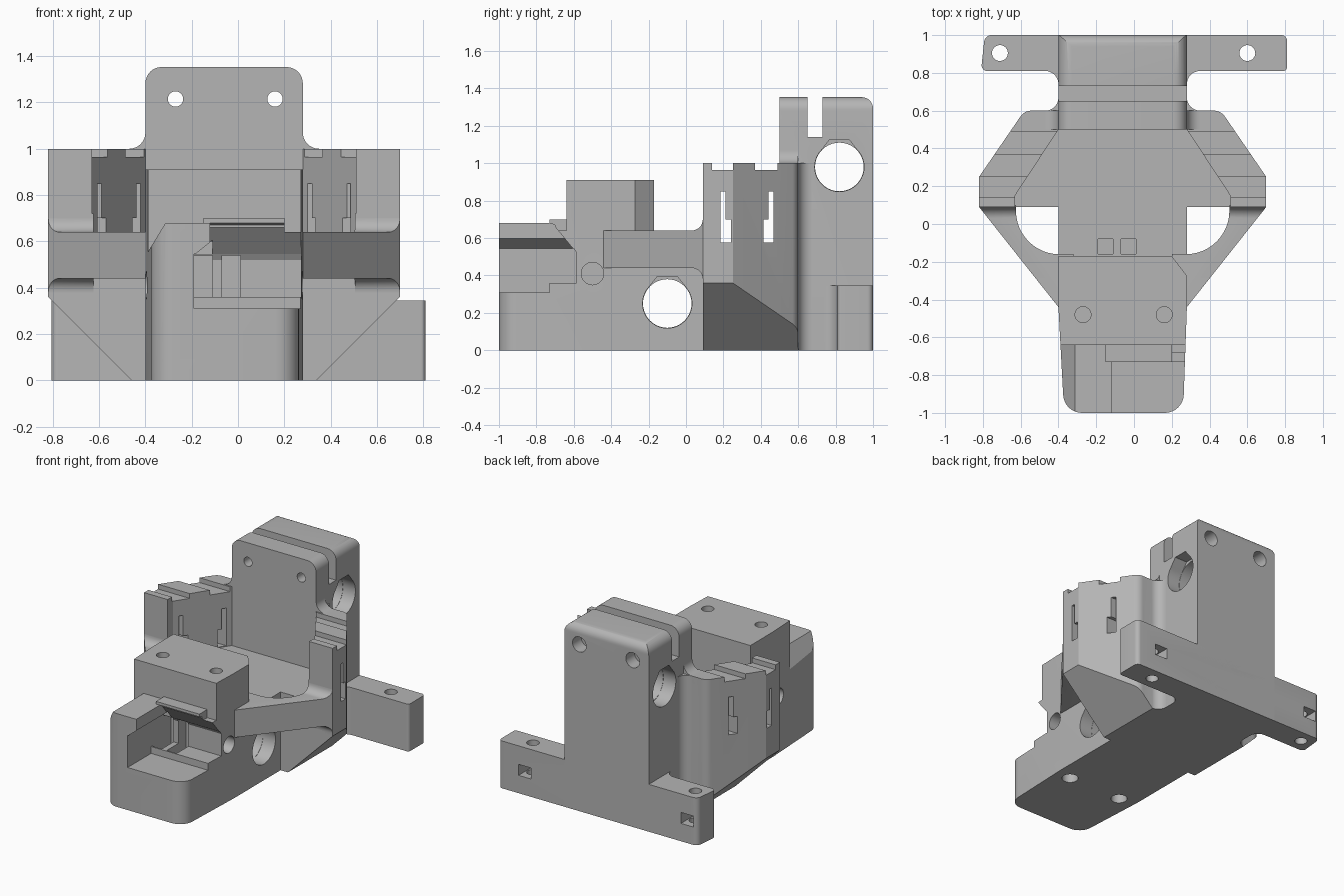
import bpy, bmesh, math
from mathutils import Matrix, Vector

old = bpy.data.objects.get("Cube")
if old:
    bpy.data.objects.remove(old)

grey = bpy.data.materials.new("plain_grey")
grey.use_nodes = True
grey.diffuse_color = (0.46, 0.46, 0.46, 1)
grey.node_tree.nodes["Principled BSDF"].inputs["Base Color"].default_value = grey.diffuse_color

MID = -0.06            # symmetry plane of the carriage
L, R = -0.4, 0.28      # side walls of the core


def rounded(points, steps=8):
    """Outline whose corners (u, v, radius) are replaced by arcs."""
    out = []
    for i, p in enumerate(points):
        c = Vector(p[:2])
        if len(p) < 3:
            out.append(c)
            continue
        a = (Vector(points[i - 1][:2]) - c).normalized()
        b = (Vector(points[(i + 1) % len(points)][:2]) - c).normalized()
        half = a.angle(b) / 2
        centre = c + (a + b).normalized() * p[2] / math.sin(half)
        va = c + a * p[2] / math.tan(half) - centre
        vb = c + b * p[2] / math.tan(half) - centre
        sweep = va.angle_signed(vb)
        for k in range(steps + 1):
            out.append(centre + Matrix.Rotation(-sweep * k / steps, 2) @ va)
    return out


def prism(name, points, axis, lo, hi):
    """Extrude an outline along x (y,z), y (x,z) or z (x,y)."""
    place = {"x": lambda u, v, w: (w, u, v),
             "y": lambda u, v, w: (u, w, v),
             "z": lambda u, v, w: (u, v, w)}[axis]
    bm = bmesh.new()
    pts = rounded(points)
    rings = [[bm.verts.new(place(p[0], p[1], w)) for p in pts] for w in (lo, hi)]
    bm.faces.new(rings[0])
    bm.faces.new(rings[1])
    for i in range(len(pts)):
        j = (i + 1) % len(pts)
        bm.faces.new((rings[0][i], rings[0][j], rings[1][j], rings[1][i]))
    bmesh.ops.recalc_face_normals(bm, faces=bm.faces)
    mesh = bpy.data.meshes.new(name)
    bm.to_mesh(mesh)
    bm.free()
    mesh.materials.append(grey)
    obj = bpy.data.objects.new(name, mesh)
    bpy.context.collection.objects.link(obj)
    return obj


def box(name, x0, x1, y0, y1, z0, z1):
    return prism(name, [(x0, y0), (x1, y0), (x1, y1), (x0, y1)], "z", z0, z1)


def rod(axis, u, v, r, lo, hi, n=40):
    ring = [(u + r * math.cos(math.tau * k / n), v + r * math.sin(math.tau * k / n)) for k in range(n)]
    return prism("hole_cutter", ring, axis, lo, hi)


def teardrop(u, v, r, lo, hi):
    """Bore with a clipped peak so it needs no support."""
    arc = [math.radians(135 + 270 * k / 30) for k in range(31)]
    pts = [(u + r * math.cos(a), v + r * math.sin(a)) for a in arc]
    return prism("bore_cutter", pts + [(u + r * 0.4, v + r * 1.1), (u - r * 0.4, v + r * 1.1)], "x", lo, hi)


def cut(obj, cutters, op="DIFFERENCE"):
    for c in cutters:
        c.hide_render = True
        mod = obj.modifiers.new("cut", "BOOLEAN")
        mod.operation, mod.object, mod.solver = op, c, "EXACT"
        bpy.context.view_layer.update()
        done = obj.evaluated_get(bpy.context.evaluated_depsgraph_get())
        mesh = bpy.data.meshes.new_from_object(done)
        obj.modifiers.clear()
        obj.data = mesh
        bpy.data.objects.remove(c)


def mirror(obj, name):
    mesh = obj.data.copy()
    mesh.transform(Matrix.Translation((2 * MID, 0, 0)) @ Matrix.Scale(-1, 4, (1, 0, 0)))
    mesh.flip_normals()
    twin = bpy.data.objects.new(name, mesh)
    bpy.context.collection.objects.link(twin)


# Core with motor block, open nose pocket and floor
core = prism("core_body", [(L, -0.44), (-0.37, -1, 0.1), (0.26, -1, 0.1), (R, -0.44), (R, 0.55), (L, 0.55)], "z", 0, 0.91)
pocket = [(-1.1, 0.31), (-0.73, 0.31), (-0.73, 0.36), (-0.585, 0.36), (-0.585, 0.52)]
cuts = [
    box("nose_top", -1, 1, -1.1, -0.64, 0.68, 1.2),
    prism("floor", [(-1, -0.17), (0.2, -0.17), (0.3, -0.3), (1, -0.3), (1, 0.7), (-1, 0.7)], "z", 0.57, 1.2),
    prism("low_pocket", pocket + [(-0.6, 0.545), (-1.1, 0.545)], "x", -0.19, 0.5),
    prism("high_pocket", pocket + [(-0.7, 0.66), (-0.7, 0.8), (-1.1, 0.8)], "x", -0.12, 0.5),
    prism("pocket_slope", [(-0.19, 0.54), (-0.11, 0.54), (-0.11, 0.605)], "y", -1.1, -0.6),
    prism("nose_chamfer", [(-0.31, 0.685), (-0.41, 0.52), (-0.5, 0.52), (-0.5, 0.685)], "y", -1.1, -0.64),
    box("lip_corner", 0.2, 0.5, -1, -0.64, 0.64, 0.7),
    rod("x", -0.1, 0.25, 0.13, -1, 1),
    teardrop(-0.1, 0.25, 0.132, R - 0.1, 1),
    teardrop(-0.1, 0.25, 0.132, -1, L + 0.1),
    rod("x", -0.5, 0.41, 0.06, R - 0.16, 1),
    rod("x", -0.5, 0.41, 0.06, -1, L + 0.16),
]
for x in (-0.27, 0.16):
    cuts += [rod("z", x, -0.48, 0.042, 0.72, 1.2), rod("z", x, -0.48, 0.055, -0.1, 0.25)]
for x in (-0.19, -0.07):       # strap channels
    cuts += [box("strap_front", x, x + 0.08, -0.72, -0.5, 0.29, 0.54),
             box("strap_back", x, x + 0.08, -0.16, -0.08, 0.42, 0.7)]
cut(core, cuts)
prism("pocket_lip", [(-0.73, 0.68), (-0.73, 0.7), (-0.63, 0.7), (-0.63, 0.6), (-0.7, 0.67)], "x", -0.15, 0.2)

# Rear clamp tower
tower = prism("rear_tower", [(L, 0), (R, 0), (R, 1.353, 0.07), (L, 1.353, 0.07)], "y", 0.5, 1)
cut(tower, [prism("rear_rounding", [(0.4, -0.1), (1, -0.1), (1, 1.353, 0.06), (0.4, 1.353)], "x", -1, 1)], "INTERSECT")
cuts = [box("clamp_slot", -1, 1, 0.65, 0.73, 1.14, 1.5),
        rod("x", 0.82, 0.98, 0.13, -1, 1),
        teardrop(0.82, 0.98, 0.132, R - 0.1, 1),
        teardrop(0.82, 0.98, 0.132, -1, L + 0.1)]
for x in (-0.27, 0.16):
    cuts += [rod("y", x, 1.215, 0.033, 0.3, 1.2), rod("y", x, 1.215, 0.055, 0.9, 1.2)]
cut(tower, cuts)

# Mounting feet with nut traps
feet = prism("mounting_feet", [(-0.81, 0.81, 0.03), (-0.79, 1, 0.04), (0.81, 1, 0.03), (0.81, 0.81, 0.02),
                               (R, 0.81, 0.07), (R, 0.6), (L, 0.6), (L, 0.81, 0.07)], "z", 0, 0.345)
cuts = []
for x in (-0.71, 0.6):
    cuts += [rod("z", x, 0.905, 0.042, -0.1, 0.5),
             box("nut_trap", x - 0.05, x + 0.05, 0.85, 1.1, 0.13, 0.21)]
cut(feet, cuts)

# Angled wings around the open bay
wing = prism("left_wing", [(0.2, 0.09), (0.2, 0.68), (R, 0.68), (R, 0.6, 0.07), (0.46, 0.6, 0.07),
                           (0.7, 0.25), (0.7, 0.09)], "z", 0, 1.0)
cuts = [
    prism("bay", [(0, 0), (0, 0.5), (R, 0.5), (0.51, 0.15), (0.51, 0)], "z", 0.57, 1.2),
    prism("under_slope", [(0.32, -0.02), (0.8, 0.46), (0.8, -0.02)], "y", -0.5, 0.8),
    box("top_notch", 0, 1, 0.14, 0.25, 0.965, 1.2),
    box("top_notch", 0, 1, 0.37, 0.49, 0.965, 1.2),
]
for thin, wide in (((0.185, 0.21), (0.185, 0.24)), ((0.44, 0.468), (0.415, 0.468))):
    cuts += [box("slit", 0, 1, *thin, 0.575, 0.85), box("slit_foot", 0, 1, *wide, 0.575, 0.62),
             box("slit_side", 0, 1, *wide, 0.6, 0.7)]
cut(wing, cuts)
mirror(wing, "right_wing")

# Fillets where the wings meet the tower
gusset = prism("left_gusset", [(0.2, 0.95), (0.2, 1.08), (R, 1.08), (R, 1.0, 0.07), (0.37, 1.0), (0.37, 0.95)], "y", 0.5, 0.6)
mirror(gusset, "right_gusset")

# Diagonal struts, curved inside and flared into the wings
cx, cy, rad = 0.275, 0.07, 0.23
arc = [(cx + rad * math.sin(t * math.pi / 24), cy - rad * math.cos(t * math.pi / 24)) for t in range(13)]
strut = prism("left_strut", [(0.2, -0.16)] + arc + [(cx + rad, 0.1), (0.7, 0.1), (0.7, 0.09), (R, -0.44), (0.2, -0.44)], "z", 0.36, 0.72)
cut(strut, [prism("flare_top", [(-1, 0.64), (0.09, 0.64, 0.06), (0.09, 1), (-1, 1)], "x", -1, 1),
            prism("flare_base", [(-1, 0), (0.09, 0), (0.09, 0.44, 0.06), (-1, 0.44)], "x", -1, 1)])
mirror(strut, "right_strut")

# Smooth the arcs and keep the edges crisp
bpy.ops.object.select_all(action="DESELECT")
for obj in bpy.context.collection.objects:
    if obj.type == "MESH" and obj.data.materials and obj.data.materials[0] == grey:
        obj.select_set(True)
        bpy.context.view_layer.objects.active = obj
bpy.ops.object.shade_smooth_by_angle(angle=math.radians(30))
